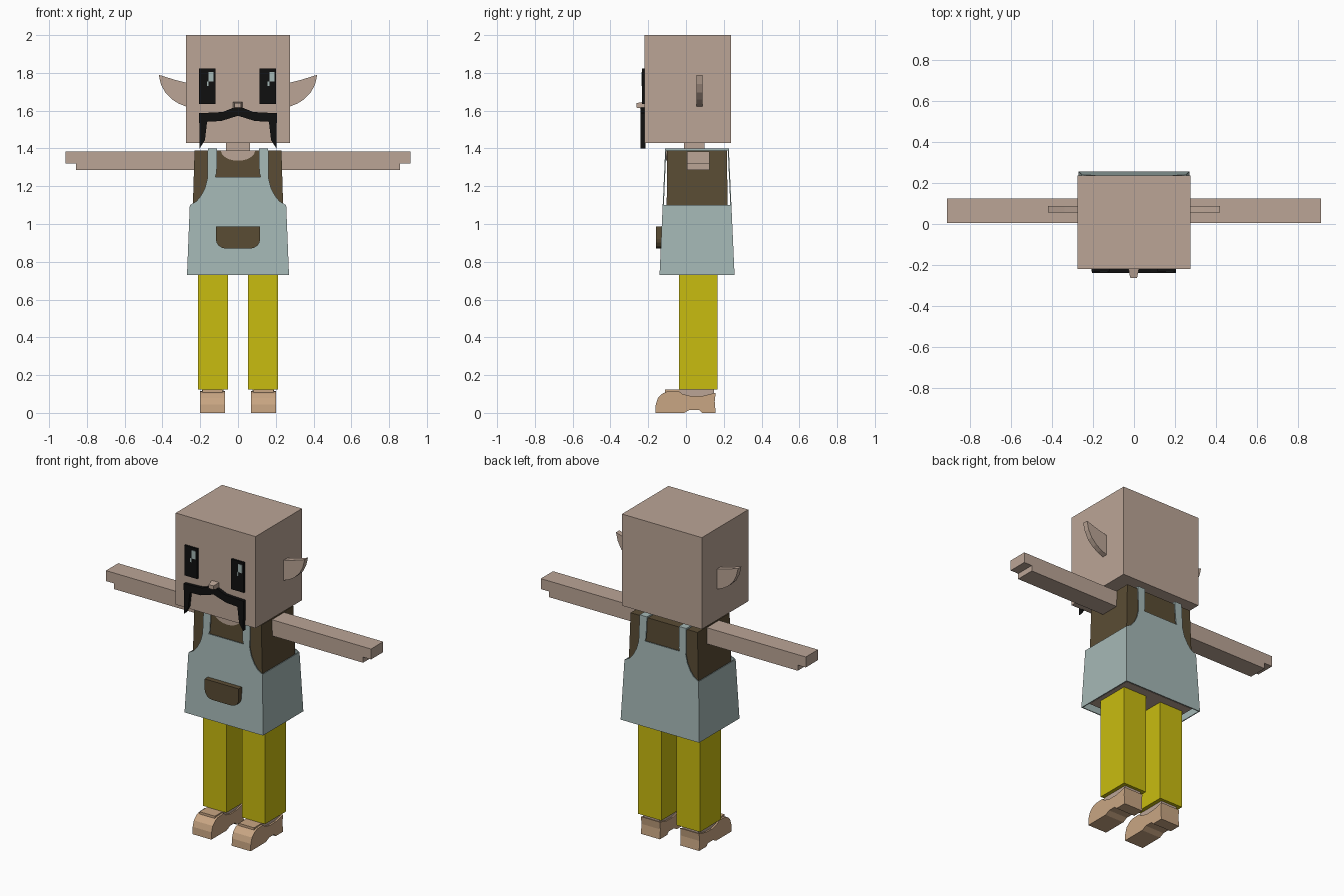
import bpy, bmesh, math

cube = bpy.data.objects.get("Cube")
if cube:
    bpy.data.objects.remove(cube, do_unlink=True)


def material(name, rgb):
    linear = [((c / 255 + 0.055) / 1.055) ** 2.4 for c in rgb] + [1]
    m = bpy.data.materials.new(name)
    m.use_nodes = True
    m.diffuse_color = linear
    bsdf = m.node_tree.nodes["Principled BSDF"]
    bsdf.inputs["Base Color"].default_value = linear
    bsdf.inputs["Roughness"].default_value = 0.9
    return m


skin = material("skin", (187, 165, 150))
shirt = material("brown cloth", (90, 76, 52))
cloth = material("pale blue cloth", (165, 184, 182))
yellow = material("yellow cloth", (201, 188, 16))
leather = material("tan leather", (201, 166, 131))
black = material("black", (16, 16, 16))


def finish(name, bm, mat):
    bmesh.ops.recalc_face_normals(bm, faces=bm.faces[:])
    me = bpy.data.meshes.new(name)
    bm.to_mesh(me)
    bm.free()
    me.materials.append(mat)
    ob = bpy.data.objects.new(name, me)
    bpy.context.collection.objects.link(ob)
    return ob


def loft(name, near, far, mat):
    """Solid between two matching outlines of 3D points."""
    bm = bmesh.new()
    a = [bm.verts.new(p) for p in near]
    b = [bm.verts.new(p) for p in far]
    bm.faces.new(a)
    bm.faces.new(b[::-1])
    for i in range(len(a)):
        j = (i + 1) % len(a)
        bm.faces.new((a[i], b[i], b[j], a[j]))
    return finish(name, bm, mat)


def rect(x, y, z):
    return [(x[0], y[0], z), (x[1], y[0], z), (x[1], y[1], z), (x[0], y[1], z)]


def box(name, x, y, z, mat):
    return loft(name, rect(x, y, z[0]), rect(x, y, z[1]), mat)


def plate(name, outline, y, mat):
    """Front-view outline of (x, z) points, extruded along y."""
    return loft(name, [(u, y[0], v) for u, v in outline],
                [(u, y[1], v) for u, v in outline], mat)


def side_plate(name, outline, x, mat):
    """Side-view outline of (y, z) points, extruded along x."""
    return loft(name, [(x[0], u, v) for u, v in outline],
                [(x[1], u, v) for u, v in outline], mat)


def mirrored(half):
    return half + [(-u, v) for u, v in reversed(half) if u != 0]


def span(s, a, b):
    return tuple(sorted((s * a, s * b)))


# Head, neck and torso
box("head", (-.275, .275), (-.22, .237), (1.43, 2), skin)
box("neck", (-.063, .063), (-.01, .097), (1.37, 1.45), skin)
loft("shirt_torso", rect((-.242, .242), (-.103, .222), 1.0),
     rect((-.23, .23), (-.1, .216), 1.39), shirt)
box("hips", (-.24, .24), (-.105, .222), (.75, 1.0), skin)
arc = [(.09 * math.cos(t * math.pi / 12), 1.388 - .053 * math.sin(t * math.pi / 12))
       for t in range(13)]
plate("neckline", arc, (-.106, -.09), skin)

# Apron: cut front and back panels with straps, plus side walls
panel = mirrored([(.27, .73), (.255, 1.1), (.22, 1.12), (.197, 1.148), (.175, 1.19),
                  (.162, 1.24), (.16, 1.4), (.11, 1.4), (.113, 1.27), (.12, 1.25)])


def front_y(z):
    return -.14 + (z - .73) * .045


def back_y(z):
    return .257 - (z - .73) * .045


for name, fy, inset in (("apron_front", front_y, .006), ("apron_back", back_y, -.006)):
    loft(name, [(x, fy(z), z) for x, z in panel],
         [(x, fy(z) + inset, z) for x, z in panel], cloth)
wall = [(front_y(.73), .73), (back_y(.73), .73), (back_y(1.1), 1.1), (front_y(1.1), 1.1)]
for s, side in ((1, "left"), (-1, "right")):
    lean = [s * (.27 - (z - .73) * .04) for y, z in wall]
    loft(side + "_apron_side", [(x, y, z) for x, (y, z) in zip(lean, wall)],
         [(x - s * .006, y, z) for x, (y, z) in zip(lean, wall)], cloth)
    box(side + "_shoulder_strap", span(s, .11, .16), (front_y(1.4), back_y(1.4)),
        (1.388, 1.4), cloth)

# Pocket with rounded lower corners
corner = [(.065 + .052 * math.cos(t * math.pi / 8), .92 - .05 * math.sin(t * math.pi / 8))
          for t in range(5)]
plate("pocket", mirrored([(.117, .987)] + corner), (-.16, -.125), shirt)

# Limbs, ears and shoes
ear = [(.26, 1.747), (.275, 1.748), (.34, 1.765), (.42, 1.79), (.408, 1.74), (.385, 1.695),
       (.35, 1.66), (.315, 1.638), (.275, 1.622), (.26, 1.622)]
arm = [(.2, 1.385), (.912, 1.385), (.912, 1.32), (.857, 1.32), (.857, 1.285), (.2, 1.285)]
shoe = [(-.162, 0), (-.16, .045), (-.148, .08), (-.125, .102), (-.1, .113), (-.04, .117),
        (-.02, .1), (.03, .088), (.09, .09), (.157, .107), (.152, .06), (.157, 0),
        (.085, 0), (.07, .016), (.02, .016), (-.01, 0)]
for s, side in ((1, "left"), (-1, "right")):
    plate(side + "_ear", [(s * x, z) for x, z in ear], (.055, .088), skin)
    plate(side + "_arm", [(s * x, z) for x, z in arm], (.005, .125), skin)
    box(side + "_trouser_leg", span(s, .053, .213), (-.038, .167), (.125, .76), yellow)
    box(side + "_ankle", span(s, .078, .19), (-.035, .148), (.05, .127), skin)
    side_plate(side + "_shoe", shoe, span(s, .07, .2), leather)
    box(side + "_shoe_tongue", span(s, .082, .188), (-.11, -.03), (.09, .123), leather)

# Face
for x, side in ((-.207, "right"), (.114, "left")):
    box(side + "_eye", (x, x + .088), (-.232, -.215), (1.635, 1.822), black)
    box(side + "_eye_glint", (x + .052, x + .078), (-.235, -.23), (1.755, 1.806), cloth)
    box(side + "_eye_spark", (x + .042, x + .052), (-.235, -.23), (1.73, 1.755), cloth)
moustache = mirrored([(0, 1.625), (.08, 1.593), (.13, 1.59), (.206, 1.587), (.203, 1.4),
                      (.175, 1.445), (.165, 1.53), (.162, 1.542), (.09, 1.545), (0, 1.573)])
plate("moustache", moustache, (-.24, -.215), black)
loft("nose", [(x, -.215, z) for x, z in ((-.028, 1.608), (.025, 1.608), (.025, 1.648), (-.028, 1.648))],
     [(x, -.263, z) for x, z in ((-.018, 1.616), (.015, 1.616), (.015, 1.64), (-.018, 1.64))], skin)
